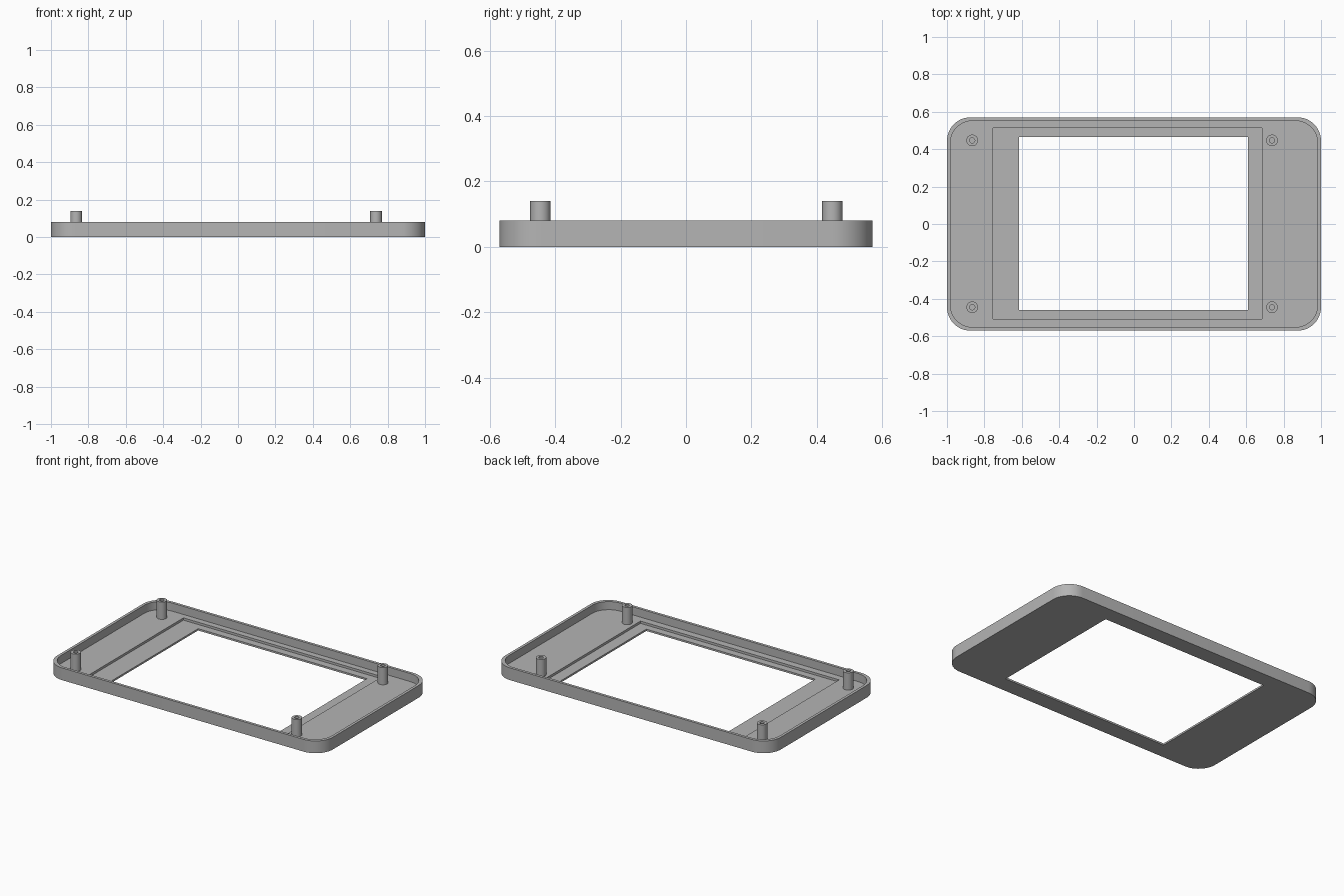
import bpy, bmesh, math

cube = bpy.data.objects.get("Cube")
if cube:
    bpy.data.objects.remove(cube, do_unlink=True)

FLOOR, RIM, POST_TOP = 0.027, 0.08, 0.14

grey = bpy.data.materials.new("plain grey")
grey.use_nodes = True
colour = (0.46, 0.46, 0.46, 1)
grey.diffuse_color = colour
grey.node_tree.nodes["Principled BSDF"].inputs["Base Color"].default_value = colour


def finish(name, bm):
    bmesh.ops.recalc_face_normals(bm, faces=bm.faces)
    mesh = bpy.data.meshes.new(name)
    bm.to_mesh(mesh)
    bm.free()
    mesh.materials.append(grey)
    obj = bpy.data.objects.new(name, mesh)
    bpy.context.collection.objects.link(obj)
    return obj


def slab(name, x0, x1, y0, y1, z0, z1, radius=0, steps=12):
    """Rectangular slab, with rounded upright corners if a radius is given."""
    bm = bmesh.new()
    r, points = radius, []
    corners = [(x1 - r, y1 - r), (x0 + r, y1 - r), (x0 + r, y0 + r), (x1 - r, y0 + r)]
    for i, (cx, cy) in enumerate(corners):
        for k in range(steps + 1 if r else 1):
            a = math.pi / 2 * (i + k / steps)
            points.append((cx + r * math.cos(a), cy + r * math.sin(a), z0))
    face = bm.faces.new([bm.verts.new(p) for p in points])
    top = bmesh.ops.extrude_face_region(bm, geom=[face])["geom"]
    for v in top:
        if isinstance(v, bmesh.types.BMVert):
            v.co.z = z1
    return finish(name, bm)


def cut(target, cutter):
    """Subtract the cutter for good and remove it."""
    mod = target.modifiers.new("cut", "BOOLEAN")
    mod.operation, mod.solver, mod.object = "DIFFERENCE", "EXACT", cutter
    bpy.context.view_layer.objects.active = target
    bpy.ops.object.modifier_apply(modifier=mod.name)
    bpy.data.objects.remove(cutter, do_unlink=True)


def post(name, x, y):
    """Hollow screw post, turned around its own axis."""
    bm = bmesh.new()
    profile = [(0.031, FLOOR - 0.002), (0.031, POST_TOP), (0.014, POST_TOP),
               (0.014, FLOOR + 0.002), (0, FLOOR + 0.002)]
    verts = [bm.verts.new((r, 0, z)) for r, z in profile]
    edges = [bm.edges.new(pair) for pair in zip(verts, verts[1:])]
    bmesh.ops.spin(bm, geom=verts + edges, cent=(0, 0, 0), axis=(0, 0, 1),
                   angle=math.tau, steps=32, use_merge=False)
    bmesh.ops.remove_doubles(bm, verts=bm.verts, dist=0.0001)
    obj = finish(name, bm)
    obj.location = (x, y, 0)
    return obj


# Shallow tray with its cavity, stepped screen recess and through window
tray = slab("bezel_tray", -1, 1, -0.57, 0.57, 0, RIM, 0.125)
cut(tray, slab("cavity", -0.982, 0.982, -0.552, 0.552, FLOOR, 0.2, 0.12))
cut(tray, slab("screen_recess", -0.755, 0.685, -0.507, 0.513, 0.012, 0.2))
cut(tray, slab("window", -0.615, 0.61, -0.46, 0.465, -0.1, 0.2))

# Four screw posts
parts = [tray]
for side, x in (("right", -0.865), ("left", 0.738)):
    for end, y in (("front", -0.445), ("back", 0.447)):
        parts.append(post(f"{end}_{side}_post", x, y))

# Smooth the curves and keep the edges sharp
bpy.ops.object.select_all(action="DESELECT")
for obj in parts:
    obj.select_set(True)
bpy.context.view_layer.objects.active = tray
bpy.ops.object.shade_smooth_by_angle(angle=math.radians(30))
